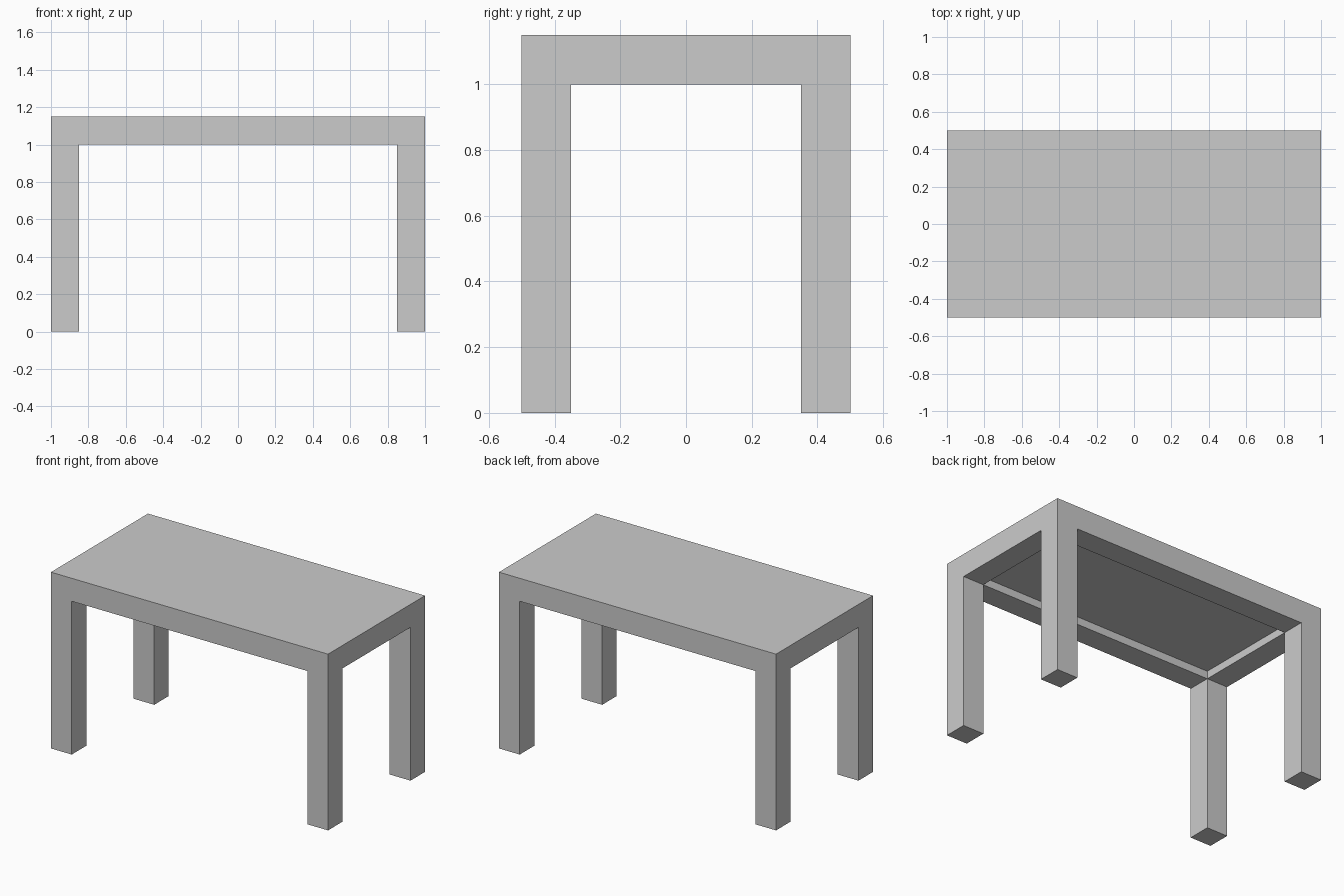
import bpy, bmesh
from mathutils import Matrix, Vector

if "Cube" in bpy.data.objects:
    bpy.data.objects.remove(bpy.data.objects["Cube"])

WIDTH, DEPTH, HEIGHT = 2.0, 1.0, 1.15
FRAME = 0.15          # leg and rim width, also top thickness
UNDERSIDE = HEIGHT - 0.15
RECESS = 0.05         # hollow under the top, inside the rim

bm = bmesh.new()

# Table top slab
bmesh.ops.create_cube(
    bm, size=1,
    matrix=Matrix.Translation((0, 0, (HEIGHT + UNDERSIDE) / 2))
    @ Matrix.Diagonal((WIDTH, DEPTH, HEIGHT - UNDERSIDE, 1)))

# Cuts that mark out the legs and the rim
inner_x, inner_y = WIDTH / 2 - FRAME, DEPTH / 2 - FRAME
for axis, pos in ((Vector((1, 0, 0)), inner_x), (Vector((0, 1, 0)), inner_y)):
    for side in (-1, 1):
        bmesh.ops.bisect_plane(bm, geom=bm.verts[:] + bm.edges[:] + bm.faces[:],
                               plane_co=axis * pos * side, plane_no=axis)


def push_underside(test, dz):
    """Extrude the matching underside panels vertically by dz."""
    bm.normal_update()
    panels = []
    for f in bm.faces:
        c = f.calc_center_median()
        if f.normal.z < -0.9 and abs(c.z - UNDERSIDE) < 1e-4:
            if test(abs(c.x) > inner_x, abs(c.y) > inner_y):
                panels.append(f)
    for f in bmesh.ops.extrude_discrete_faces(bm, faces=panels)["faces"]:
        bmesh.ops.translate(bm, verts=f.verts, vec=(0, 0, dz))


# Four corner legs down to the floor
push_underside(lambda ox, oy: ox and oy, -UNDERSIDE)
# Shallow recess in the middle, leaving the rim
push_underside(lambda ox, oy: not ox and not oy, RECESS)

bmesh.ops.recalc_face_normals(bm, faces=bm.faces)
mesh = bpy.data.meshes.new("table")
bm.to_mesh(mesh)
bm.free()
bpy.context.collection.objects.link(bpy.data.objects.new("table", mesh))
